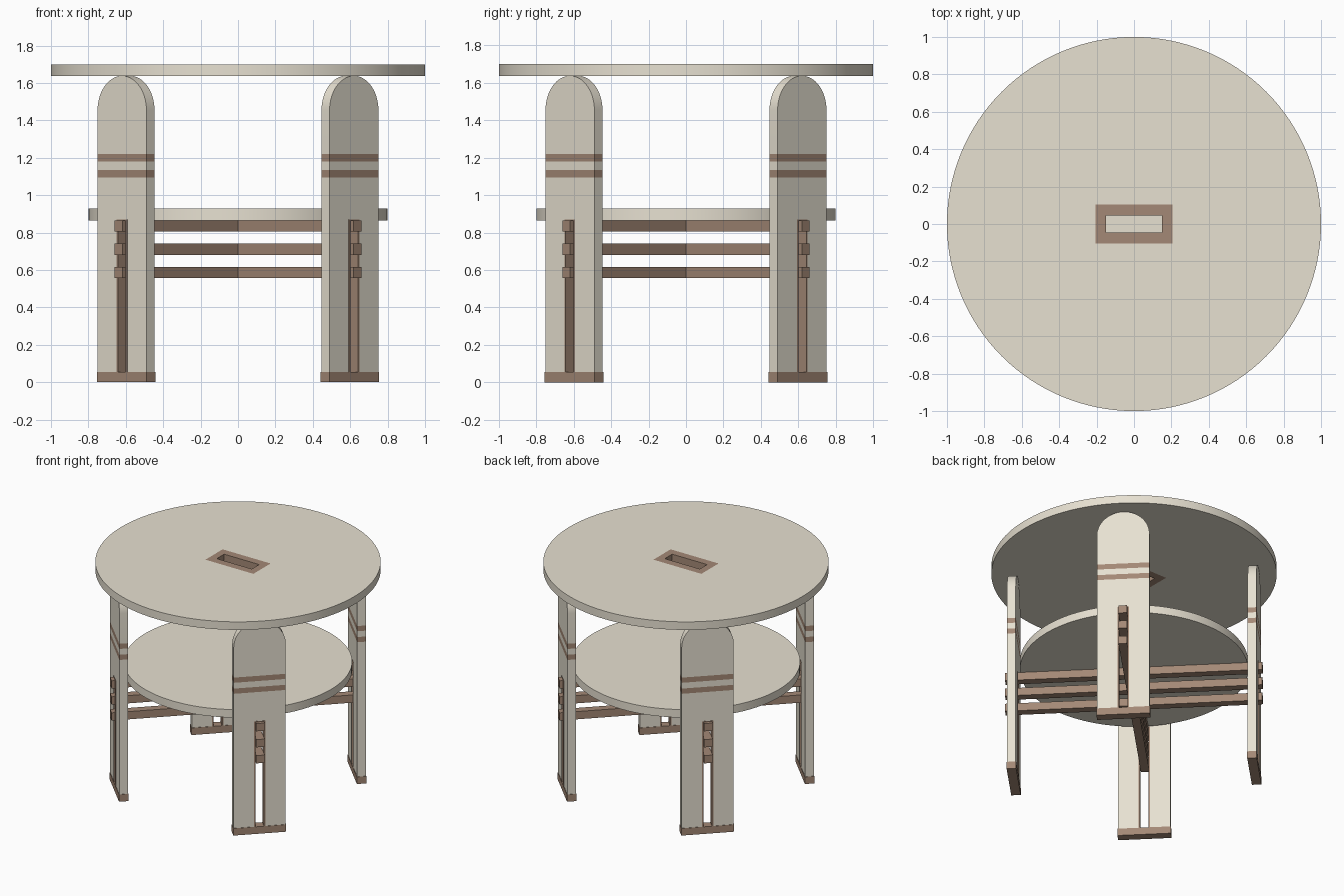
import bpy, bmesh, math
from mathutils import Matrix, Vector

if "Cube" in bpy.data.objects:
    bpy.data.objects.remove(bpy.data.objects["Cube"])


def material(name, rgb):
    m = bpy.data.materials.new(name)
    m.diffuse_color = (*rgb, 1)
    m.use_nodes = True
    m.node_tree.nodes["Principled BSDF"].inputs["Base Color"].default_value = m.diffuse_color
    return m


CREAM = material("cream", (0.80, 0.75, 0.64))
BROWN = material("brown", (0.37, 0.25, 0.18))


def prism(name, pts, d0, d1, mat, matrix=Matrix(), smooth=False):
    """Extrude an outline in the local y-z plane along local x from d0 to d1."""
    bm = bmesh.new()
    face = bm.faces.new([bm.verts.new((d0, u, z)) for u, z in pts])
    res = bmesh.ops.extrude_face_region(bm, geom=[face], use_keep_orig=True)
    verts = [g for g in res["geom"] if isinstance(g, bmesh.types.BMVert)]
    bmesh.ops.translate(bm, verts=verts, vec=Vector((d1 - d0, 0, 0)))
    bm.transform(matrix)
    bmesh.ops.recalc_face_normals(bm, faces=bm.faces)
    me = bpy.data.meshes.new(name)
    bm.to_mesh(me)
    bm.free()
    ob = bpy.data.objects.new(name, me)
    bpy.context.collection.objects.link(ob)
    me.materials.append(mat)
    if smooth:
        smooth_object(ob)
    return ob


def smooth_object(ob):
    bpy.ops.object.select_all(action="DESELECT")
    ob.select_set(True)
    bpy.context.view_layer.objects.active = ob
    bpy.ops.object.shade_smooth_by_angle(angle=math.radians(30))


def rect(u0, u1, z0, z1):
    return [(u0, z0), (u1, z0), (u1, z1), (u0, z1)]


def disc(name, radius, z0, z1):
    bpy.ops.mesh.primitive_cylinder_add(vertices=128, radius=radius, depth=z1 - z0,
                                        location=(0, 0, (z0 + z1) / 2))
    ob = bpy.context.object
    ob.name = name
    ob.data.materials.append(CREAM)
    return ob


# Round top with a rectangular opening
TOP0, TOP1 = 1.638, 1.70
top = disc("table_top", 1.0, TOP0, TOP1)
cutter = prism("cutter", rect(-0.105, 0.105, 1.5, 1.8), -0.205, 0.205, CREAM)
cutter.hide_render = True
cut = top.modifiers.new("opening", "BOOLEAN")
cut.operation, cut.solver, cut.object = "DIFFERENCE", "EXACT", cutter
bpy.context.view_layer.objects.active = top
bpy.ops.object.modifier_apply(modifier=cut.name)
bpy.data.objects.remove(cutter)
smooth_object(top)

# Brown frame set into the opening
for s, side in ((-1, "a"), (1, "b")):
    prism(f"inlay_long_{side}", rect(s * 0.045, s * 0.105, TOP0, TOP1), -0.205, 0.205, BROWN)
    prism(f"inlay_short_{side}", rect(-0.045, 0.045, TOP0, TOP1), s * 0.15, s * 0.205, BROWN)

# Lower shelf
smooth_object(disc("lower_shelf", 0.8, 0.866, 0.928))

# Leg outlines (across, up)
W, R0, R1 = 0.185, 0.816, 0.877
FOOT, SLOT, SLOT_TOP = 0.055, 0.04, 0.87
lower = [(-W, FOOT), (-SLOT, FOOT), (-SLOT, SLOT_TOP), (SLOT, SLOT_TOP),
         (SLOT, FOOT), (W, FOOT), (W, 1.095), (-W, 1.095)]
N = 32
arch = [(-W, 1.22), (W, 1.22)] + [
    (W * math.cos(math.pi * i / N), TOP0 - W + W * math.sin(math.pi * i / N))
    for i in range(N + 1)]
I = 0.03
liner = [(-SLOT, FOOT), (-I, FOOT), (-I, SLOT_TOP - 0.005), (I, SLOT_TOP - 0.005),
         (I, FOOT), (SLOT, FOOT), (SLOT, SLOT_TOP), (-SLOT, SLOT_TOP)]

# Four legs on the diagonals, each with slot, bands, foot and rails
for k, corner in enumerate(("back_right", "back_left", "front_left", "front_right")):
    m = Matrix.Rotation(math.radians(45 + 90 * k), 4, "Z")
    prism(f"{corner}_leg_lower", lower, R0, R1, CREAM, m)
    prism(f"{corner}_leg_band_1", rect(-W, W, 1.095, 1.135), R0, R1, BROWN, m)
    prism(f"{corner}_leg_middle", rect(-W, W, 1.135, 1.18), R0, R1, CREAM, m)
    prism(f"{corner}_leg_band_2", rect(-W, W, 1.18, 1.22), R0, R1, BROWN, m)
    prism(f"{corner}_leg_arch", arch, R0, R1, CREAM, m, smooth=True)
    prism(f"{corner}_slot_liner", liner, R0 - 0.002, R1 + 0.002, BROWN, m)
    prism(f"{corner}_foot", rect(-W - 0.003, W + 0.003, 0, FOOT),
          R0 - 0.003, R1 + 0.003, BROWN, m)
    # First diagonal's rails meet at the centre, the other pair butts against them
    start = 0.0 if k % 2 == 0 else 0.03
    for j, z in enumerate((0.557, 0.681, 0.805)):
        prism(f"{corner}_rail_{j + 1}", rect(-I, I, z, z + 0.06), start, 0.905, BROWN, m)
